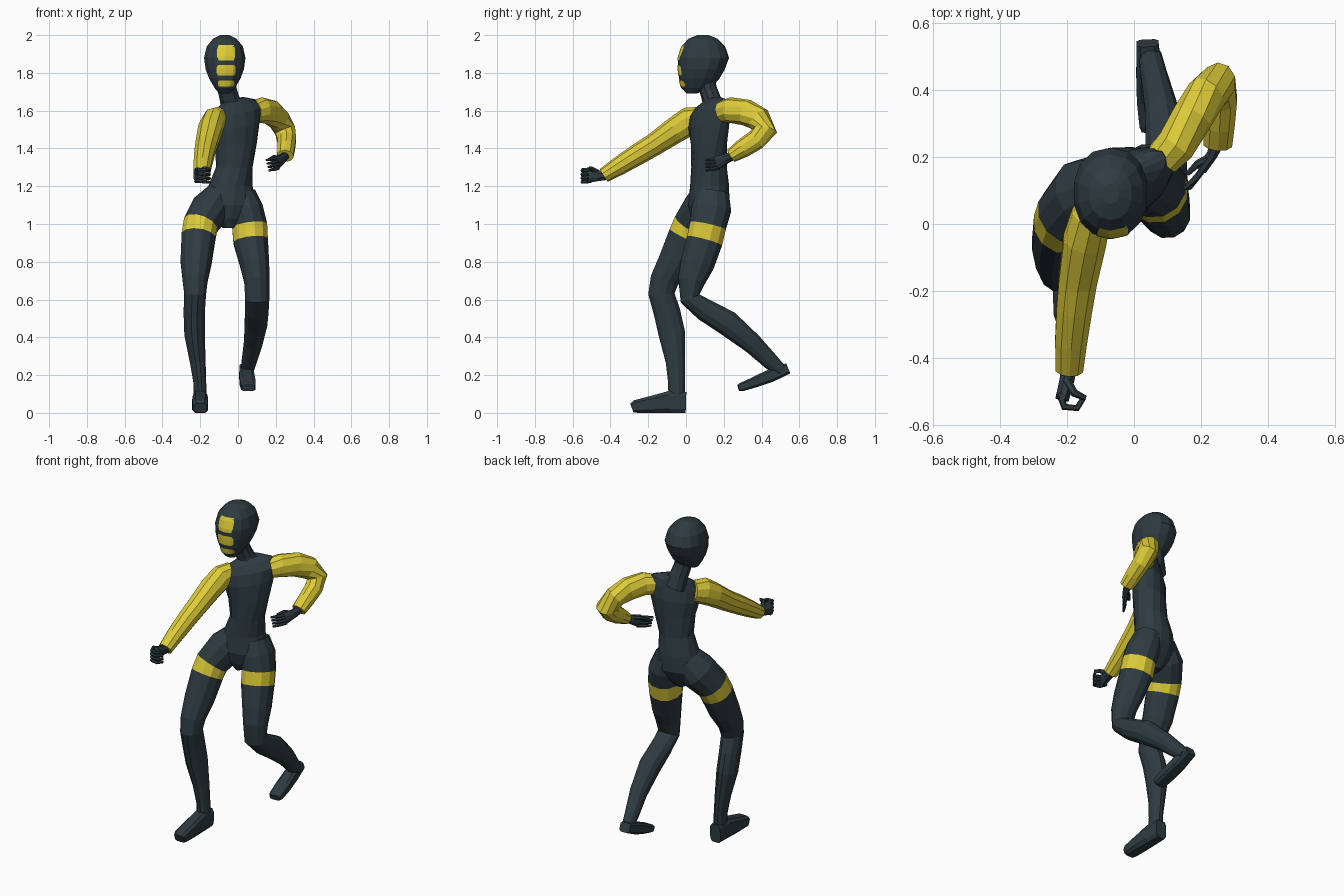
import bpy, bmesh, math
from mathutils import Vector
from mathutils.bvhtree import BVHTree


def material(name, rgb):
    m = bpy.data.materials.new(name)
    m.diffuse_color = (*rgb, 1)
    return m


DARK = material("dark slate", (0.027, 0.044, 0.053))
YELLOW = material("yellow", (0.72, 0.60, 0.04))


def add_object(name, bm, mats):
    bmesh.ops.recalc_face_normals(bm, faces=bm.faces)
    me = bpy.data.meshes.new(name)
    bm.to_mesh(me)
    bm.free()
    for m in mats:
        me.materials.append(m)
    ob = bpy.data.objects.new(name, me)
    bpy.context.collection.objects.link(ob)
    return ob


def skin(name, rings, mats, sides=12, power=1.0, band=None):
    """Loft (centre, u, v) ellipses; segment number 'band' gets material 1."""
    bm = bmesh.new()

    def sp(a):
        return math.copysign(abs(a) ** power, a)
    loops = []
    for c, u, v in rings:
        loop = []
        for k in range(sides):
            a = 2 * math.pi * (k + 0.5) / sides
            loop.append(bm.verts.new(c + u * sp(math.cos(a)) + v * sp(math.sin(a))))
        loops.append(loop)
    for i in range(len(loops) - 1):
        for k in range(sides):
            n = (k + 1) % sides
            f = bm.faces.new((loops[i][k], loops[i][n], loops[i + 1][n], loops[i + 1][k]))
            f.material_index = 1 if i == band else 0
    bm.faces.new(loops[0])
    bm.faces.new(loops[-1])
    return add_object(name, bm, mats)


def limb(name, pts, mats, ref=(1, 0, 0), **kw):
    """Tube along points (x, y, z, radius along ref, other radius)."""
    ps = [Vector(p[:3]) for p in pts]
    ref = Vector(ref)
    rings = []
    for i, p in enumerate(pts):
        t = Vector()
        if i > 0:
            t += (ps[i] - ps[i - 1]).normalized()
        if i < len(ps) - 1:
            t += (ps[i + 1] - ps[i]).normalized()
        t.normalize()
        u = (ref - t * ref.dot(t)).normalized()
        v = t.cross(u)
        rings.append((ps[i], u * p[3], v * p[4]))
    return skin(name, rings, mats, **kw)


def body(name, rows, tilt=0.0, **kw):
    """Level rings (x, y, z, half width, half depth, twist degrees)."""
    rings = []
    for x, y, z, w, d, tw in rows:
        a = math.radians(tw)
        s = tilt * max(0, min(1, (z - 1.35) / 0.2))
        rings.append((Vector((x, y, z)),
                      Vector((math.cos(a), math.sin(a), s)) * w,
                      Vector((-math.sin(a), math.cos(a), 0)) * d))
    return skin(name, rings, [DARK], **kw)


# torso, twisted so the right shoulder leads
body("torso", [
    (-0.05, 0.10, 0.98, 0.03, 0.05, 10),
    (-0.05, 0.11, 1.03, 0.09, 0.085, 10),
    (-0.045, 0.12, 1.10, 0.145, 0.11, 12),
    (-0.04, 0.125, 1.20, 0.118, 0.104, 14),
    (-0.02, 0.122, 1.30, 0.098, 0.094, 20),
    (-0.01, 0.122, 1.42, 0.118, 0.09, 30),
    (-0.01, 0.122, 1.52, 0.142, 0.088, 35),
    (-0.005, 0.125, 1.59, 0.155, 0.072, 36),
    (-0.01, 0.135, 1.635, 0.125, 0.052, 36),
    (-0.02, 0.14, 1.66, 0.06, 0.035, 36)], tilt=0.2, sides=14)

# neck and head
limb("neck", [(-0.025, 0.15, 1.60, 0.07, 0.06), (-0.045, 0.135, 1.66, 0.054, 0.05),
              (-0.057, 0.118, 1.71, 0.052, 0.047), (-0.065, 0.10, 1.78, 0.052, 0.05)],
     [DARK], sides=10)
head = body("head", [
    (-0.07, 0.03, 1.69, 0.03, 0.025, 0),
    (-0.07, 0.055, 1.72, 0.055, 0.08, 0),
    (-0.07, 0.07, 1.77, 0.085, 0.107, 0),
    (-0.07, 0.082, 1.82, 0.104, 0.124, 0),
    (-0.07, 0.093, 1.88, 0.112, 0.135, 0),
    (-0.07, 0.092, 1.94, 0.098, 0.115, 0),
    (-0.07, 0.09, 1.98, 0.064, 0.078, 0),
    (-0.07, 0.09, 2.0, 0.025, 0.03, 0)], sides=14, power=0.9)

# face stripes laid on the front of the head
hb = bmesh.new()
hb.from_mesh(head.data)
tree = BVHTree.FromBMesh(hb)
hb.free()
for name, z0, z1, hw in (("upper", 1.865, 1.948, 0.047), ("middle", 1.785, 1.842, 0.05),
                         ("lower", 1.728, 1.76, 0.044)):
    bm = bmesh.new()
    grid = []
    for j in range(5):
        row = []
        for i in range(9):
            s, t = i / 4 - 1, j / 2 - 1
            w = hw * (0.85 if abs(t) == 1 else 1)
            x, z = -0.063 + s * w, z0 + (z1 - z0) * j / 4
            hit = tree.ray_cast(Vector((x, -1, z)), Vector((0, 1, 0)))[0]
            y = hit.y if hit else 0
            row.append(bm.verts.new((x, y - 0.004, z)))
        grid.append(row)
    for j in range(4):
        for i in range(8):
            bm.faces.new((grid[j][i], grid[j][i + 1], grid[j + 1][i + 1], grid[j + 1][i]))
    add_object(name + "_face_stripe", bm, [YELLOW])

# sleeves: right arm reaches forward, left arm is bent back
limb("right_sleeve", [
    (-0.10, 0.08, 1.56, 0.055, 0.062), (-0.128, 0.02, 1.545, 0.062, 0.076),
    (-0.147, -0.05, 1.502, 0.067, 0.07), (-0.168, -0.17, 1.42, 0.06, 0.06),
    (-0.178, -0.25, 1.372, 0.056, 0.057), (-0.188, -0.35, 1.31, 0.05, 0.05),
    (-0.193, -0.435, 1.257, 0.043, 0.04)], [YELLOW], sides=10)
limb("left_sleeve", [
    (0.085, 0.195, 1.595, 0.055, 0.06), (0.125, 0.235, 1.603, 0.062, 0.068),
    (0.175, 0.32, 1.59, 0.062, 0.07), (0.215, 0.385, 1.555, 0.06, 0.067),
    (0.25, 0.418, 1.495, 0.058, 0.065), (0.258, 0.37, 1.445, 0.052, 0.055),
    (0.255, 0.30, 1.40, 0.048, 0.05), (0.25, 0.238, 1.36, 0.045, 0.037)],
     [YELLOW], sides=10)

# legs, with a yellow band round each thigh
limb("right_leg", [
    (-0.09, 0.125, 1.16, 0.075, 0.09), (-0.145, 0.09, 1.08, 0.105, 0.112),
    (-0.198, 0.03, 0.995, 0.095, 0.102), (-0.209, 0.0, 0.935, 0.093, 0.098),
    (-0.222, -0.06, 0.80, 0.085, 0.09), (-0.227, -0.115, 0.70, 0.068, 0.078),
    (-0.227, -0.13, 0.63, 0.06, 0.072), (-0.232, -0.10, 0.53, 0.058, 0.073),
    (-0.23, -0.075, 0.42, 0.056, 0.073), (-0.213, -0.056, 0.27, 0.043, 0.053),
    (-0.202, -0.05, 0.16, 0.035, 0.046), (-0.20, -0.05, 0.08, 0.035, 0.045)],
     [DARK, YELLOW], band=2)
limb("left_leg", [
    (0.02, 0.14, 1.16, 0.075, 0.09), (0.045, 0.135, 1.08, 0.09, 0.108),
    (0.062, 0.116, 0.99, 0.096, 0.10), (0.067, 0.098, 0.91, 0.095, 0.099),
    (0.088, 0.06, 0.79, 0.08, 0.093), (0.10, 0.03, 0.70, 0.07, 0.075),
    (0.102, 0.022, 0.605, 0.066, 0.056), (0.10, 0.10, 0.545, 0.064, 0.062),
    (0.095, 0.22, 0.475, 0.062, 0.07), (0.08, 0.35, 0.368, 0.05, 0.056),
    (0.058, 0.45, 0.27, 0.04, 0.045), (0.048, 0.503, 0.222, 0.035, 0.035)],
     [DARK, YELLOW], band=2)

# feet
limb("right_foot", [
    (-0.20, 0.0, 0.055, 0.036, 0.057), (-0.20, -0.09, 0.058, 0.04, 0.06),
    (-0.20, -0.18, 0.045, 0.044, 0.047), (-0.20, -0.265, 0.034, 0.042, 0.036),
    (-0.20, -0.287, 0.026, 0.034, 0.026)], [DARK], sides=8, power=0.5)
limb("left_foot", [
    (0.04, 0.54, 0.235, 0.034, 0.03), (0.045, 0.45, 0.198, 0.04, 0.036),
    (0.05, 0.37, 0.165, 0.043, 0.03), (0.055, 0.295, 0.137, 0.04, 0.024),
    (0.056, 0.278, 0.132, 0.034, 0.018)], [DARK], sides=8, power=0.5)

# hands: a palm, four fingers and a thumb each
UP = (0, 0, 1)
limb("right_palm", [(-0.193, -0.42, 1.257, 0.026, 0.026), (-0.20, -0.465, 1.255, 0.03, 0.024),
                    (-0.215, -0.525, 1.258, 0.045, 0.022)], [DARK], ref=UP, sides=8)
limb("left_palm", [(0.25, 0.25, 1.362, 0.024, 0.024), (0.235, 0.21, 1.345, 0.028, 0.018),
                   (0.205, 0.165, 1.325, 0.038, 0.016)], [DARK], ref=UP, sides=8)
for i in range(4):
    z = 1.227 + 0.02 * i
    limb(f"right_finger_{i + 1}", [
        (-0.222, -0.505, z, 0.011, 0.011), (-0.208, -0.546, z, 0.011, 0.011),
        (-0.17, -0.55, z - 0.004, 0.01, 0.01), (-0.15, -0.518, z - 0.006, 0.008, 0.008)],
        [DARK], ref=UP, sides=6)
    z = 1.296 + 0.018 * i
    limb(f"left_finger_{i + 1}", [
        (0.214, 0.175, z, 0.01, 0.01), (0.188, 0.14, z - 0.007, 0.01, 0.01),
        (0.165 - 0.005 * i, 0.105, z - 0.012, 0.006, 0.006)], [DARK], ref=UP, sides=6)
limb("right_thumb", [(-0.2, -0.47, 1.275, 0.014, 0.014), (-0.178, -0.505, 1.295, 0.012, 0.012),
                     (-0.145, -0.52, 1.29, 0.008, 0.008)], [DARK], ref=UP, sides=6)
limb("left_thumb", [(0.23, 0.20, 1.35, 0.013, 0.013), (0.19, 0.18, 1.355, 0.011, 0.011),
                    (0.16, 0.15, 1.34, 0.007, 0.007)], [DARK], ref=UP, sides=6)
